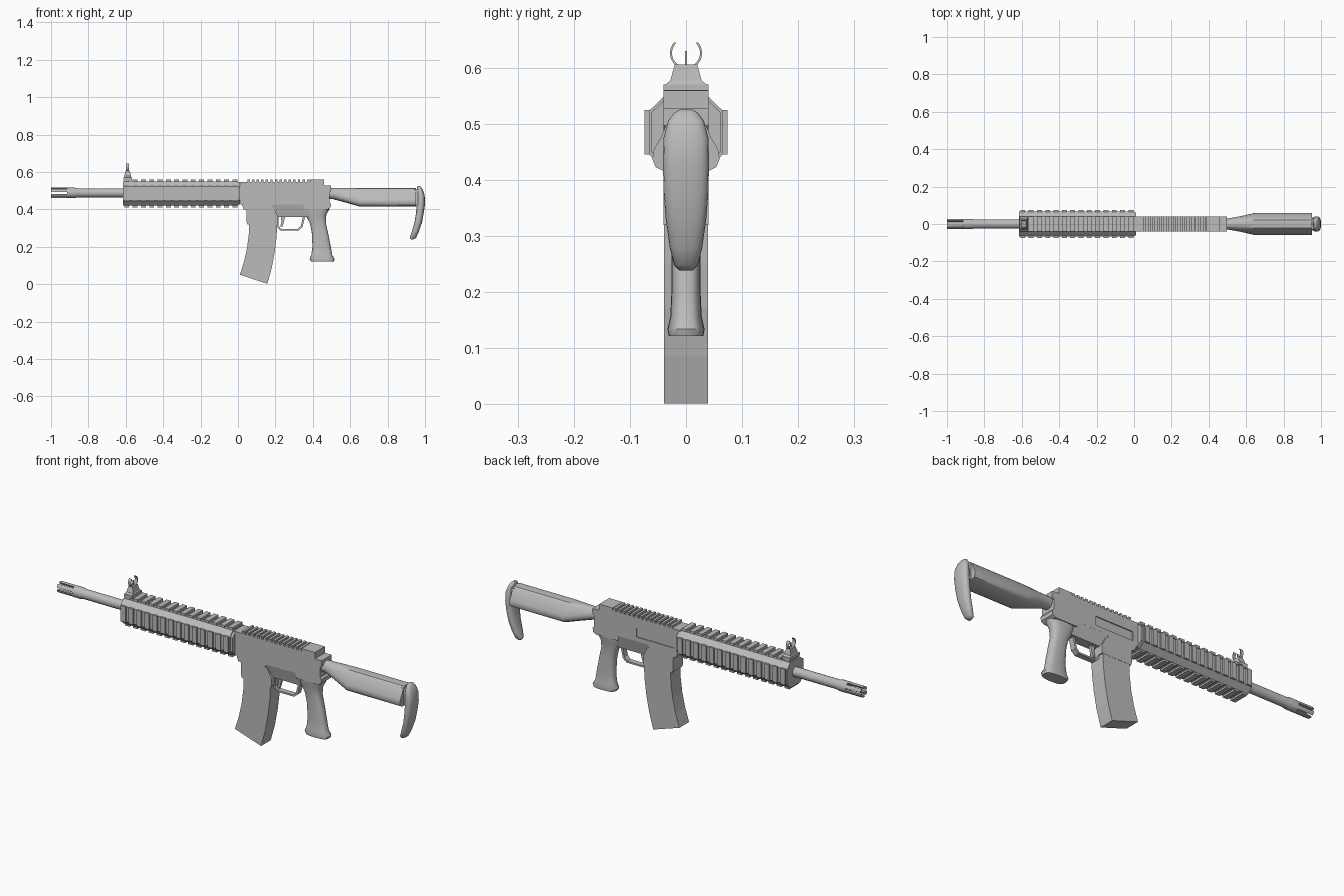
import bpy, bmesh, math
from mathutils import Matrix

grey = bpy.data.materials.new("grey metal")
grey.diffuse_color = (0.5, 0.5, 0.5, 1)


def finish(name, bm, smooth=None):
    bmesh.ops.recalc_face_normals(bm, faces=bm.faces)
    me = bpy.data.meshes.new(name)
    bm.to_mesh(me)
    bm.free()
    me.materials.append(grey)
    ob = bpy.data.objects.new(name, me)
    bpy.context.collection.objects.link(ob)
    if smooth:
        bpy.ops.object.select_all(action='DESELECT')
        ob.select_set(True)
        bpy.context.view_layer.objects.active = ob
        bpy.ops.object.shade_smooth_by_angle(angle=math.radians(smooth))
    return ob


def add_box(bm, x0, x1, y0, y1, z0, z1):
    m = Matrix.Translation(((x0 + x1) / 2, (y0 + y1) / 2, (z0 + z1) / 2))
    m = m @ Matrix.Diagonal((x1 - x0, y1 - y0, z1 - z0, 1))
    bmesh.ops.create_cube(bm, size=1, matrix=m)


def box(name, *d):
    bm = bmesh.new()
    add_box(bm, *d)
    return finish(name, bm)


def skin(name, rings, smooth=None, caps=True, closed=False):
    """Bridge a list of equal-length rings of 3D points."""
    bm = bmesh.new()
    vs = [[bm.verts.new(p) for p in r] for r in rings]
    n = len(vs[0])
    pairs = list(zip(vs, vs[1:])) + ([(vs[-1], vs[0])] if closed else [])
    for a, b in pairs:
        for i in range(n):
            j = (i + 1) % n
            bm.faces.new((a[i], a[j], b[j], b[i]))
    if caps and not closed:
        bm.faces.new(vs[0])
        bm.faces.new(vs[-1])
    return finish(name, bm, smooth)


def plate(name, pts, hw):
    """Side profile (x, z) extruded to y = +-hw."""
    return skin(name, [[(x, y, z) for x, z in pts] for y in (-hw, hw)])


def loft_z(name, sections, n=20, p=1.0, smooth=40):
    """Rounded sections (z, x0, x1, half width) stacked upward."""
    def c(v):
        return math.copysign(abs(v) ** p, v)
    rings = []
    for z, x0, x1, hw in sections:
        ang = [2 * math.pi * i / n for i in range(n)]
        rings.append([((x0 + x1) / 2 + (x1 - x0) / 2 * c(math.cos(a)), hw * c(math.sin(a)), z) for a in ang])
    return skin(name, rings, smooth)


def cut(ob, cutter):
    m = ob.modifiers.new("cut", 'BOOLEAN')
    m.object, m.operation, m.solver = cutter, 'DIFFERENCE', 'EXACT'
    cutter.hide_render = True
    cutter.hide_viewport = True


CZ = 0.488   # bore height

# Barrel and hollow slotted muzzle, turned about the x axis
prof = [(-0.9, 0.015), (-1, 0.015), (-1, 0.028), (-0.875, 0.028), (-0.855, 0.024), (-0.6, 0.024)]
barrel = skin("barrel", [[(x, r * math.cos(a), CZ + r * math.sin(a)) for a in
              [2 * math.pi * i / 24 for i in range(24)]] for x, r in prof], 35)
bm = bmesh.new()
for k in range(3):
    s = len(bm.verts)
    add_box(bm, -1.02, -0.915, -0.05, 0.05, -0.005, 0.005)
    bm.verts.ensure_lookup_table()
    bmesh.ops.rotate(bm, verts=bm.verts[s:], matrix=Matrix.Rotation(k * math.pi / 3, 3, 'X'))
bmesh.ops.translate(bm, verts=bm.verts, vec=(0, 0, CZ))
slots = finish("muzzle_slot_cutter", bm)
cut(barrel, slots)
barrel.modifiers["cut"].use_self = True

# Eight-sided handguard with end collar
half = [(0.04, 0.548), (0.066, 0.523), (0.066, 0.446), (0.04, 0.42)]
octa = half + [(-y, z) for y, z in reversed(half)]
skin("handguard", [[(x, y, z) for y, z in octa] for x in (-0.615, 0.0)])
skin("handguard_collar", [[(x, y * 0.93, CZ + (z - CZ) * 0.93) for y, z in octa] for x in (-0.01, 0.012)])

# Rail ribs on all four sides of the handguard
bm = bmesh.new()
for i in range(14):
    x = -0.595 + i * 0.0445
    a, b = x - 0.013, x + 0.013
    add_box(bm, a, b, -0.04, 0.04, 0.54, 0.56)
    add_box(bm, a, b, -0.04, 0.04, 0.411, 0.43)
    for s in (-1, 1):
        add_box(bm, a, b, min(s * 0.06, s * 0.074), max(s * 0.06, s * 0.074), 0.445, 0.525)
finish("handguard_rail_ribs", bm)

# Receiver body with ejection port recess on the far side
receiver = plate("receiver", [(0.005, 0.546), (0.46, 0.546), (0.46, 0.527), (0.498, 0.527), (0.498, 0.497),
                 (0.488, 0.49), (0.488, 0.44), (0.497, 0.43), (0.495, 0.41), (0.48, 0.40), (0.355, 0.40),
                 (0.35, 0.425), (0.185, 0.425), (0.175, 0.40), (0.03, 0.40), (0.02, 0.425), (0.005, 0.43)], 0.04)
port = box("port_cutter", 0.04, 0.25, 0.035, 0.06, 0.447, 0.492)
cut(receiver, port)
bm = bmesh.new()
for i in range(14):
    x = 0.05 + i * 0.0245
    add_box(bm, x, x + 0.013, -0.04, 0.04, 0.54, 0.559)
add_box(bm, 0.385, 0.46, -0.04, 0.04, 0.54, 0.559)
finish("receiver_top_rail", bm)
skin("lower_receiver", [
    [(0.17, -0.04, 0.426), (0.365, -0.04, 0.426), (0.365, 0.04, 0.426), (0.17, 0.04, 0.426)],
    [(0.19, -0.024, 0.36), (0.375, -0.024, 0.36), (0.375, 0.024, 0.36), (0.19, 0.024, 0.36)]])

# Magazine well and curved magazine
plate("magazine_well", [(0.03, 0.41), (0.045, 0.395), (0.045, 0.335), (0.05, 0.32), (0.215, 0.32),
                        (0.215, 0.36), (0.19, 0.41)], 0.04)
plate("magazine", [(0.06, 0.33), (0.058, 0.27), (0.048, 0.19), (0.032, 0.12), (0.01, 0.05),
                   (0.157, 0.002), (0.18, 0.085), (0.196, 0.17), (0.206, 0.25), (0.21, 0.33)], 0.039)

# Trigger guard strip and trigger
plate("trigger_guard", [(0.205, 0.365), (0.207, 0.308), (0.225, 0.288), (0.325, 0.288), (0.345, 0.305),
                        (0.36, 0.365), (0.348, 0.365), (0.336, 0.312), (0.322, 0.296), (0.23, 0.296),
                        (0.217, 0.312), (0.217, 0.365)], 0.014)
plate("trigger", [(0.228, 0.365), (0.232, 0.335), (0.226, 0.308), (0.236, 0.304), (0.246, 0.335), (0.252, 0.365)], 0.007)

# Pistol grip with flared foot
loft_z("pistol_grip", [(0.122, 0.39, 0.513, 0.031), (0.134, 0.383, 0.517, 0.033), (0.157, 0.392, 0.503, 0.028),
       (0.2, 0.398, 0.496, 0.026), (0.28, 0.394, 0.48, 0.026), (0.33, 0.383, 0.469, 0.026),
       (0.37, 0.36, 0.472, 0.031), (0.4, 0.35, 0.488, 0.037), (0.43, 0.35, 0.496, 0.039)], p=0.7)

# Stock: round neck growing into a pear-shaped body
pear = [(0, 0.515), (0.022, 0.512), (0.036, 0.497), (0.045, 0.475), (0.057, 0.455), (0.06, 0.437),
        (0.054, 0.423), (0.04, 0.416), (0, 0.415)]
neck = [(0.03 * math.sin(math.pi * i / 8), 0.485 + 0.03 * math.cos(math.pi * i / 8)) for i in range(9)]


def stock_ring(x, t):
    h = [(a[0] + (b[0] - a[0]) * t, a[1] + (b[1] - a[1]) * t) for a, b in zip(neck, pear)]
    return [(x, y, z) for y, z in h] + [(x, -y, z) for y, z in reversed(h[1:-1])]


skin("stock", [stock_ring(x, t) for x, t in ((0.48, 0), (0.51, 0.03), (0.58, 0.5), (0.65, 1), (0.952, 1))], 35)
box("stock_end_block", 0.94, 0.97, -0.03, 0.03, 0.42, 0.505)

# Curved butt plate
loft_z("butt_plate", [(0.239, 0.925, 0.938, 0.012), (0.248, 0.919, 0.952, 0.021), (0.28, 0.929, 0.967, 0.029),
       (0.33, 0.944, 0.984, 0.036), (0.38, 0.952, 0.993, 0.04), (0.43, 0.956, 1.0, 0.041),
       (0.475, 0.957, 0.998, 0.04), (0.505, 0.957, 0.988, 0.032), (0.52, 0.958, 0.978, 0.021),
       (0.526, 0.962, 0.97, 0.01)], p=0.8)

# Front sight: clamp, tapered tower, post and two curved ears
box("sight_clamp", -0.612, -0.568, -0.04, 0.04, 0.555, 0.57)
skin("sight_tower", [[(-0.59 + sx * hx, sy * hy, z) for sx, sy in ((-1, -1), (1, -1), (1, 1), (-1, 1))]
     for z, hx, hy in ((0.57, 0.021, 0.037), (0.577, 0.018, 0.028), (0.606, 0.012, 0.02))])
box("sight_post", -0.593, -0.587, -0.002, 0.002, 0.6, 0.63)
for s, name in ((-1, "sight_ear_near"), (1, "sight_ear_far")):
    angs = [math.radians(-55 + 100 * i / 10) for i in range(11)]
    skin(name, [[(-0.59 + dx, s * r * math.cos(a), 0.626 + r * math.sin(a))
         for dx, r in ((-0.008, 0.025), (0.008, 0.025), (0.008, 0.0285), (-0.008, 0.0285))] for a in angs])
